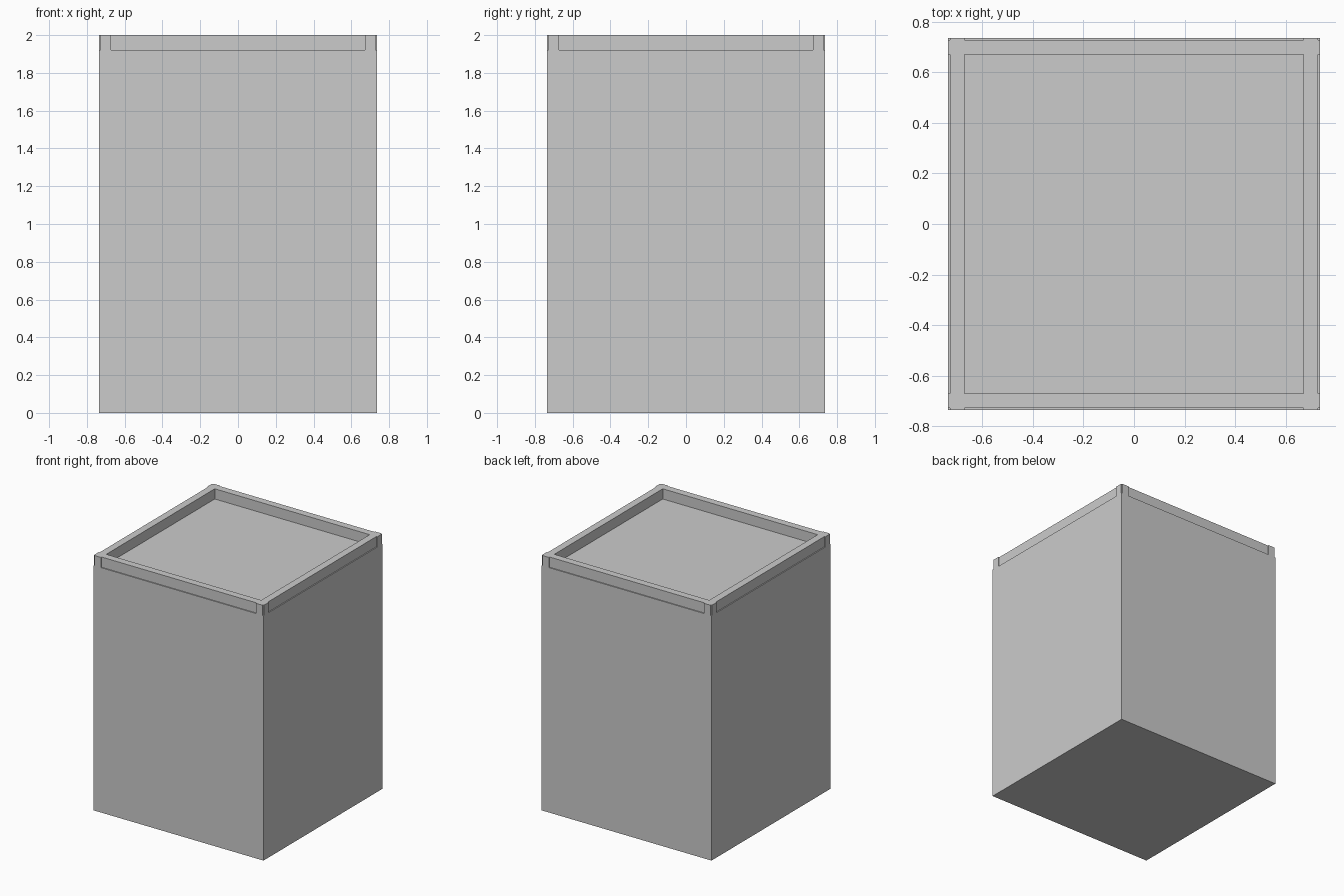
import bpy, bmesh
from mathutils import Matrix, Vector

if "Cube" in bpy.data.objects:
    bpy.data.objects.remove(bpy.data.objects["Cube"])

O = 0.737    # outer half width
R = 0.729    # recessed rim face
I = 0.672    # inner tray edge
L = 1.92     # ledge and tray floor height
T = 2.0      # top

bm = bmesh.new()

# One side of the block, facing -y; repeated four times around z
side = [
    # outer wall including the two raised corner tabs
    [(-O, -O, 0), (O, -O, 0), (O, -O, L), (R, -O, L), (R, -O, T), (I, -O, T),
     (I, -O, L), (-I, -O, L), (-I, -O, T), (-R, -O, T), (-R, -O, L), (-O, -O, L)],
    # recessed strip and its ledge
    [(-I, -R, L), (I, -R, L), (I, -R, T), (-I, -R, T)],
    [(-I, -O, L), (I, -O, L), (I, -R, L), (-I, -R, L)],
    # tab ends
    [(-I, -O, L), (-I, -R, L), (-I, -R, T), (-I, -O, T)],
    [(I, -R, L), (I, -O, L), (I, -O, T), (I, -R, T)],
    # small corner notch
    [(-R, -R, L), (-R, -O, L), (-R, -O, T), (-R, -R, T)],
    [(R, -O, L), (R, -R, L), (R, -R, T), (R, -O, T)],
    [(R, -O, L), (O, -O, L), (O, -R, L), (R, -R, L)],
    # rim top
    [(-R, -R, T), (-R, -O, T), (-I, -O, T), (-I, -R, T), (I, -R, T), (I, -O, T),
     (R, -O, T), (R, -R, T), (I, -I, T), (-I, -I, T)],
    # inner tray wall
    [(I, -I, L), (-I, -I, L), (-I, -I, T), (I, -I, T)],
]
for k in range(4):
    rot = Matrix.Rotation(k * 1.5707963267948966, 3, 'Z')
    for face in side:
        bm.faces.new([bm.verts.new(rot @ Vector(p)) for p in face])

# Underside and tray floor
for h, z in ((O, 0), (I, L)):
    bm.faces.new([bm.verts.new((x * h, y * h, z))
                  for x, y in ((-1, -1), (1, -1), (1, 1), (-1, 1))])

bmesh.ops.remove_doubles(bm, verts=bm.verts, dist=1e-4)
bmesh.ops.recalc_face_normals(bm, faces=bm.faces)

mesh = bpy.data.meshes.new("pedestal_block")
bm.to_mesh(mesh)
bm.free()
bpy.context.collection.objects.link(bpy.data.objects.new("pedestal_block", mesh))
